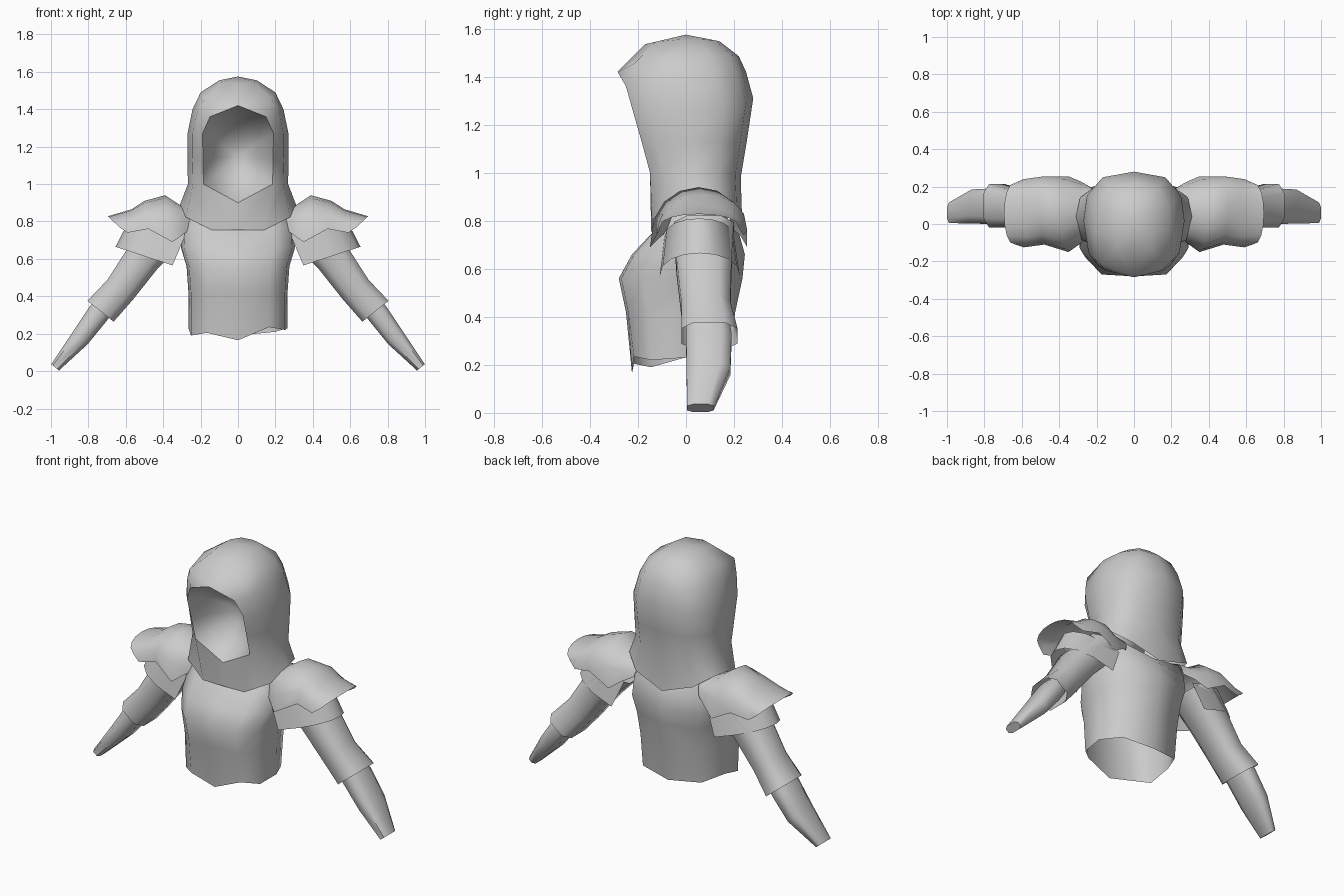
import bpy, bmesh
from math import sin, cos, pi, radians, copysign
from mathutils import Vector

if "Cube" in bpy.data.objects:
    bpy.data.objects.remove(bpy.data.objects["Cube"], do_unlink=True)

GREY = (0.6, 0.6, 0.6, 1)
cloth = bpy.data.materials.new("grey cloth")
cloth.use_nodes = True
cloth.diffuse_color = GREY
shader = next(n for n in cloth.node_tree.nodes if n.type == 'BSDF_PRINCIPLED')
shader.inputs["Base Color"].default_value = GREY


def add_strips(bm, rings, side=1, closed=False):
    """Skin neighbouring rings with quads; a None point leaves a gap."""
    grid = [[p and bm.verts.new((p[0] * side, p[1], p[2])) for p in r] for r in rings]
    count = len(grid[0])
    for low, high in zip(grid, grid[1:]):
        for i in range(count if closed else count - 1):
            j = (i + 1) % count
            quad = [low[i], low[j], high[j], high[i]]
            if all(quad):
                bm.faces.new(quad)
    return grid


def finish(bm, name):
    bmesh.ops.remove_doubles(bm, verts=bm.verts[:], dist=0.0005)
    bmesh.ops.recalc_face_normals(bm, faces=bm.faces[:])
    mesh = bpy.data.meshes.new(name)
    bm.to_mesh(mesh)
    bm.free()
    mesh.materials.append(cloth)
    mesh.shade_smooth()
    mesh.set_sharp_from_angle(angle=radians(60))
    bpy.context.collection.objects.link(bpy.data.objects.new(name, mesh))


def half_ring(heights, half_width, front, back, widths, depths):
    """Half outline from front to back; heights are front, side and back."""
    zf, zs, zb = heights
    zs_all = [zf, (zf + zs) / 2, zs, zs, (zs + zb) / 2, zb]
    return [Vector((w * half_width, front + (back - front) * d, z))
            for w, d, z in zip(widths, depths, zs_all)]


# Hood: half rows welded at the middle, with the face left open
hood_rows = [
    # heights, half width, front, back, rim x, middle (y, z)
    ((.755, .89, .76), .31, -.14, .235, .14, (-.145, .755)),
    ((1.0, 1.0, .98), .268, -.15, .228, .185, (-.145, .9)),
    ((1.13, 1.13, 1.13), .27, -.185, .253, .187, None),
    ((1.27, 1.27, 1.31), .27, -.225, .28, .19, None),
    ((1.36, 1.40, 1.42), .243, -.25, .25, .15, None),
    ((1.42, 1.49, 1.485), .2, -.285, .22, 0, (-.285, 1.42)),
    ((1.535, 1.555, 1.547), .1, -.17, .14, 0, (-.17, 1.535)),
    ((1.575, 1.575, 1.575), 0, 0, 0, 0, (0, 1.575)),
]
bm = bmesh.new()
for side in (1, -1):
    rings = []
    for heights, hw, front, back, rim, middle in hood_rows:
        ring = half_ring(heights, hw, front, back,
                         (0, .9, 1, .93, .62, 0), (0, .14, .48, .75, .94, 1))
        ring[0].x = rim
        rings.append([middle and Vector((0, *middle))] + ring)
    add_strips(bm, rings, side)
bmesh.ops.dissolve_degenerate(bm, dist=0.0005, edges=bm.edges[:])
finish(bm, "hood")

# Hollow lining behind the face opening
rim_points = [Vector((0, *hood_rows[1][5]))]
rim_points += [Vector((row[4], row[2], row[0][0])) for row in hood_rows[1:6]]
hollow = Vector((0, .02, 1.15))
bm = bmesh.new()
for side in (1, -1):
    rings = []
    for shrink, depth in ((1, 0), (.85, .35), (.6, .7), (.3, .93), (0, 1)):
        rings.append([Vector((p.x * shrink, p.y + (hollow.y - p.y) * depth,
                              hollow.z + (p.z - hollow.z) * shrink)) for p in rim_points])
    add_strips(bm, rings, side)
bmesh.ops.dissolve_degenerate(bm, dist=0.0005, edges=bm.edges[:])
finish(bm, "hood_lining")

# Tunic: reaches up under the hood, with a ragged hem
tunic_rows = [
    ((.2, .22, .22), .265, -.225, .175),
    ((.42, .42, .42), .265, -.25, .205),
    ((.56, .56, .56), .275, -.28, .235),
    ((.66, .66, .66), .305, -.225, .245),
    ((.75, .77, .75), .3, -.138, .22),
    ((.8, .88, .8), .28, -.07, .18),
]
ragged = (-.035, -.005, -.03, .01, -.01, -.03)
bm = bmesh.new()
for side in (1, -1):
    rings = [half_ring(*row, (0, .63, .95, 1, .75, 0), (0, .02, .2, .55, .9, 1))
             for row in tunic_rows]
    for i, drop in enumerate(ragged):
        rings[0][i].z += drop
        if side > 0 and i in (1, 2):
            rings[0][i].z += .03
    add_strips(bm, rings, side)
finish(bm, "tunic")


def squared(value):
    """Push a circle coordinate towards a rounded square."""
    return copysign(abs(value) ** .65, value) * 1.05


def arm_ring(x, z, r, front, back, sides=8):
    """Ring across the slanting arm."""
    ring = []
    for i in range(sides):
        a = 2 * pi * (i + .5) / sides
        u, v = squared(cos(a)) * r, squared(sin(a))
        ring.append(Vector((x + .78 * u, (front + back) / 2 + v * (back - front) / 2,
                            z + .62 * u)))
    return ring


def arch(end, top, front, back, steps=8):
    """Arch from the front hem over the top to the back hem."""
    ring = []
    for i in range(steps + 1):
        t = pi * i / steps
        k = sin(t) ** .8 if 0 < i < steps else 0
        ring.append(Vector((end[0] + (top[0] - end[0]) * k,
                            (front + back) / 2 - cos(t) * (back - front) / 2,
                            end[1] + (top[1] - end[1]) * k)))
    return ring


sleeve = [(.36, .76, .1, -.05, .2), (.505, .61, .098, -.04, .19),
          (.63, .435, .087, -.02, .185), (.735, .32, .09, -.02, .215)]
forearm = [(.7, .37, .06, .0, .18), (.745, .31, .06, .0, .19),
           (.845, .175, .052, .002, .185), (.978, .02, .027, .005, .115)]
upper_pad = [((.22, .77), (.2, .87), -.03, .19), ((.28, .74), (.29, .875), -.1, .225),
             ((.35, .69), (.39, .94), -.15, .255), ((.48, .76), (.5, .91), -.11, .255),
             ((.59, .74), (.57, .865), -.125, .24), ((.635, .77), (.695, .828), -.11, .22)]
lower_pad = [((.28, .73), (.58, .81), -.09, .2), ((.35, .565), (.655, .665), -.11, .225)]

# Arms and layered shoulder pads on both sides
for side, label in ((1, "left"), (-1, "right")):
    for part, rows in (("sleeve", sleeve), ("forearm", forearm)):
        bm = bmesh.new()
        grid = add_strips(bm, [arm_ring(*row) for row in rows], side, closed=True)
        if part == "forearm":
            bm.faces.new(grid[-1])
        finish(bm, f"{label}_{part}")
    for part, rows in (("upper_shoulder_pad", upper_pad), ("lower_shoulder_pad", lower_pad)):
        bm = bmesh.new()
        add_strips(bm, [arch(*row) for row in rows], side)
        finish(bm, f"{label}_{part}")
